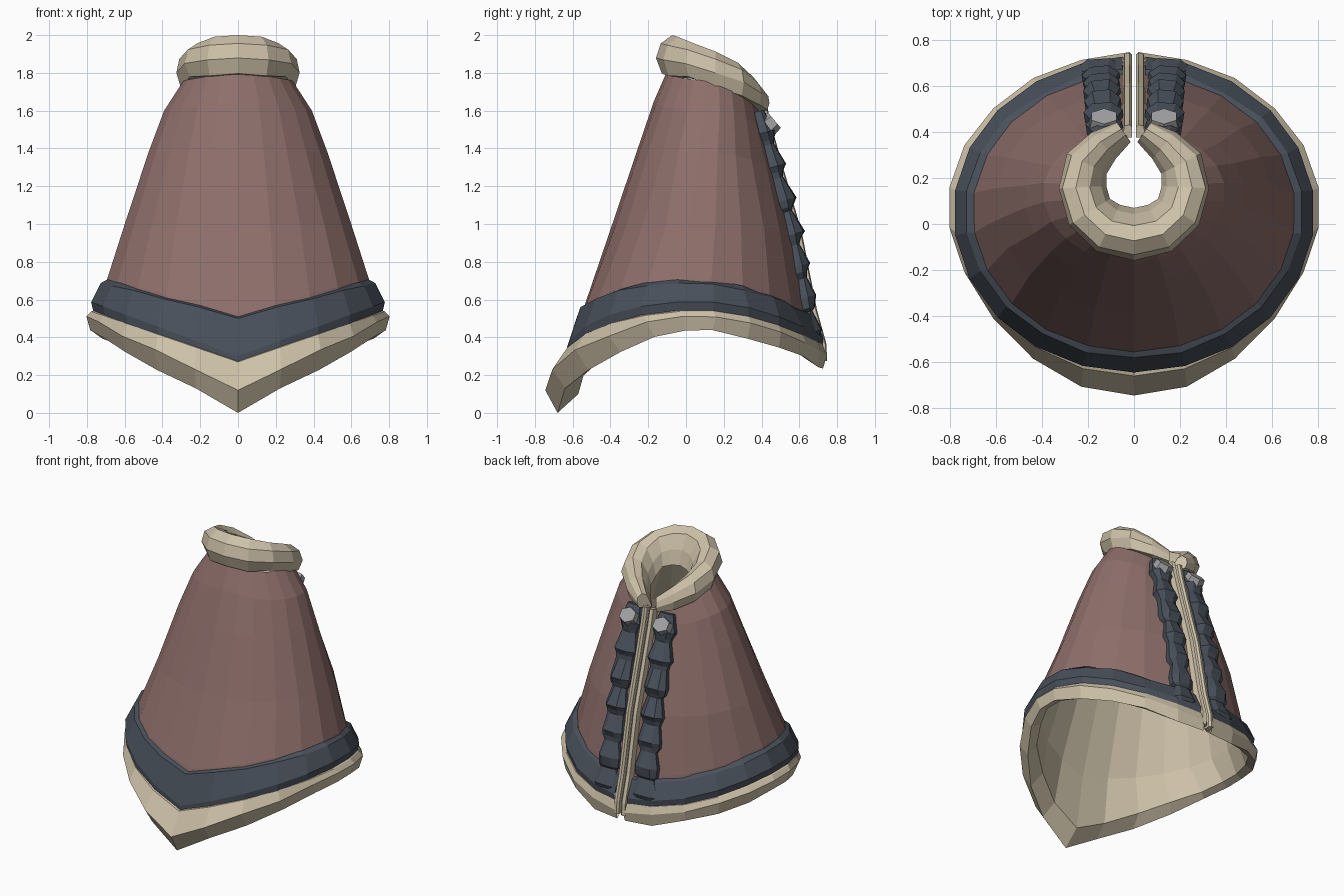
import bpy, bmesh, math, random
from mathutils import Vector, Matrix

random.seed(4)
if "Cube" in bpy.data.objects:
    bpy.data.objects.remove(bpy.data.objects["Cube"], do_unlink=True)


def material(name, rgb):
    m = bpy.data.materials.new(name)
    m.use_nodes = True
    m.diffuse_color = (*rgb, 1)
    m.node_tree.nodes["Principled BSDF"].inputs["Base Color"].default_value = (*rgb, 1)
    return m


RED = material("dusty red cloth", (0.27, 0.158, 0.145))
NAVY = material("dark slate trim", (0.066, 0.08, 0.103))
CREAM = material("cream lining", (0.61, 0.53, 0.39))
GREY = material("grey metal", (0.36, 0.36, 0.37))


def mirrored(name, bm, mat):
    """Turn the left half into an object and mirror it across x."""
    mesh = bpy.data.meshes.new(name)
    bm.to_mesh(mesh)
    bm.free()
    mesh.materials.append(mat)
    obj = bpy.data.objects.new(name, mesh)
    bpy.context.collection.objects.link(obj)
    mod = obj.modifiers.new("Mirror", "MIRROR")
    mod.merge_threshold = 0.002


def loft(name, rings, mat, closed=False, caps=()):
    """Skin a list of equally long point rings, capping the chosen ends."""
    bm = bmesh.new()
    rows = [[bm.verts.new(p) for p in ring] for ring in rings]
    n = len(rows[0])
    for a, b in zip(rows, rows[1:]):
        for j in range(n if closed else n - 1):
            k = (j + 1) % n
            bm.faces.new((a[j], a[k], b[k], b[j]))
    for end in caps:
        bm.faces.new(rows[end])
    if closed:
        bmesh.ops.recalc_face_normals(bm, faces=bm.faces)
    mirrored(name, bm, mat)


def cloak_ring(front, side, back, gap=0.03, jitter=0.0, point=1.0, steps=11):
    """Half ring from front to slit: front (y, z), side (x, y, z), back (y, z)."""
    pts = []
    for i in range(steps + 1):
        t = math.pi * i / steps
        s, c = math.sin(t), math.cos(t)
        x = side[0] * s
        if c > 0:
            y = side[1] + (front[0] - side[1]) * c ** point
            z = side[2] + (front[1] - side[2]) * (1 - s)
        else:
            x = max(x, gap)
            y = side[1] - (back[0] - side[1]) * c
            z = side[2] + (back[1] - side[2]) * c * c
        if 0 < i < steps:
            y += random.uniform(-jitter, jitter)
            z += random.uniform(-jitter, jitter)
        pts.append((x, y, z))
    return pts


# Outer cloth
loft("cloak_body", [
    cloak_ring((-.575, .44), (.715, .05, .62), (.66, .45)),
    cloak_ring((-.55, .53), (.70, .05, .71), (.65, .54)),
    cloak_ring((-.39, 1.0), (.605, .09, 1.0), (.575, .95), jitter=.006),
    cloak_ring((-.255, 1.4), (.478, .12, 1.38), (.475, 1.28), jitter=.006),
    cloak_ring((-.17, 1.65), (.395, .14, 1.6), (.415, 1.5)),
    cloak_ring((-.10, 1.81), (.29, .14, 1.76), (.38, 1.62)),
], RED)

# Inner lining rolling out into the thick hem, which is pointed at the front
loft("lining_and_hem", [
    cloak_ring((-.04, 1.80), (.21, .14, 1.75), (.37, 1.59)),
    cloak_ring((-.21, 1.4), (.44, .12, 1.38), (.44, 1.28)),
    cloak_ring((-.35, 1.0), (.57, .09, 1.0), (.54, .95)),
    cloak_ring((-.51, .45), (.68, .05, .62), (.63, .45)),
    cloak_ring((-.57, .10), (.74, .05, .46), (.68, .27), jitter=.01, point=1.4),
    cloak_ring((-.68, .0), (.79, .05, .435), (.725, .235), jitter=.01, point=1.4),
    cloak_ring((-.745, .12), (.81, .05, .51), (.745, .30), jitter=.01, point=1.3),
    cloak_ring((-.66, .27), (.785, .05, .54), (.725, .36), point=1.1),
    cloak_ring((-.59, .28), (.73, .05, .56), (.68, .38)),
], CREAM)

# Dark band above the hem
loft("hem_band", [
    cloak_ring((-.58, .27), (.72, .05, .56), (.67, .37), .05),
    cloak_ring((-.645, .24), (.775, .05, .545), (.722, .35), .05),
    cloak_ring((-.645, .30), (.785, .05, .59), (.727, .40), .05),
    cloak_ring((-.58, .50), (.735, .05, .685), (.672, .515), .05, .01),
    cloak_ring((-.54, .515), (.69, .05, .705), (.635, .53), .05, .008),
], NAVY)

# Collar roll: centre x, y, z and thickness from the front round to the slit
collar = [(0, -.04, 1.89, .11), (.11, -.015, 1.88, .105), (.19, .055, 1.86, .10),
          (.222, .16, 1.81, .10), (.20, .26, 1.76, .09), (.13, .34, 1.70, .075),
          (.045, .40, 1.645, .05)]
# Cross-section as (outward, up): the inner wall runs down like a funnel
section = [(.8, -.85), (1.08, -.1), (.85, .6), (.3, 1), (-.3, .75), (-.75, -.1),
           (-1.0, -1.0), (0, -1.0)]
rings = []
for i, (x, y, z, r) in enumerate(collar):
    a = Vector(collar[max(i - 1, 0)][:3])
    b = Vector(collar[min(i + 1, len(collar) - 1)][:3])
    d = b - a
    out = Vector((0, -1, 0)) if i == 0 else Vector((d.y, -d.x, 0)).normalized()
    ring = []
    for o, u in section:
        rr = r * (1 if i == 0 else random.uniform(.93, 1.07))
        p = Vector((x, y, z + rr * u)) + out * rr * o
        p.x = max(p.x, .006) if i else 0
        ring.append(p)
    rings.append(ring)
loft("collar", rings, CREAM, closed=True, caps=[-1])

# Piping along each side of the slit
slit = [(.41, 1.61), (.435, 1.5), (.497, 1.28), (.592, .95), (.672, .54), (.722, .36), (.725, .275)]
rings = []
for i, (y, z) in enumerate(slit):
    d = Vector(slit[min(i + 1, len(slit) - 1)]) - Vector(slit[max(i - 1, 0)])
    n = Vector((0, -d.y, d.x)).normalized()
    rings.append([Vector((x, y, z)) + n * h for x, h in
                  ((.008, -.035), (.008, .01), (.02, .022), (.042, .016), (.05, -.035))])
loft("slit_piping", rings, CREAM, closed=True, caps=[0, -1])

# Jagged fur strip beside the piping: each tuft swells and then steps back in
top, bottom = Vector((0, .395, 1.60)), Vector((0, .685, .36))
tufts = 7
rings = []
for i in range(tufts):
    for f, w, h in ((0, .06, .016), (.62, .085, .055), (.85, .07, .028)):
        s = (i + f + random.uniform(-.07, .07) * (f > 0)) / tufts
        p = top.lerp(bottom, s) + Vector((.128 + .02 * s, .026 * math.sin(math.pi * s), 0))
        w *= random.uniform(.9, 1.1) * (.9 + .2 * s)
        h *= random.uniform(.85, 1.15)
        n = Vector((.15, .95, .25))
        rings.append([p + n * hh + Vector((ww, 0, 0)) for ww, hh in
                      ((-w, -.04), (-w, h * .35), (-w * .5, h), (w * .5, h * .85),
                       (w, h * .1), (w, -.06))])
loft("fur_strip", rings, NAVY, closed=True, caps=[0, -1])

# Clasp at the top of each strip
bm = bmesh.new()
bmesh.ops.create_cone(bm, cap_ends=True, segments=6, radius1=.074, radius2=.062, depth=.06,
                      matrix=Matrix.Translation((.13, .445, 1.53))
                      @ Matrix.Rotation(math.radians(-50), 4, "X")
                      @ Matrix.Diagonal((1, .85, 1, 1)))
mirrored("clasp", bm, GREY)
